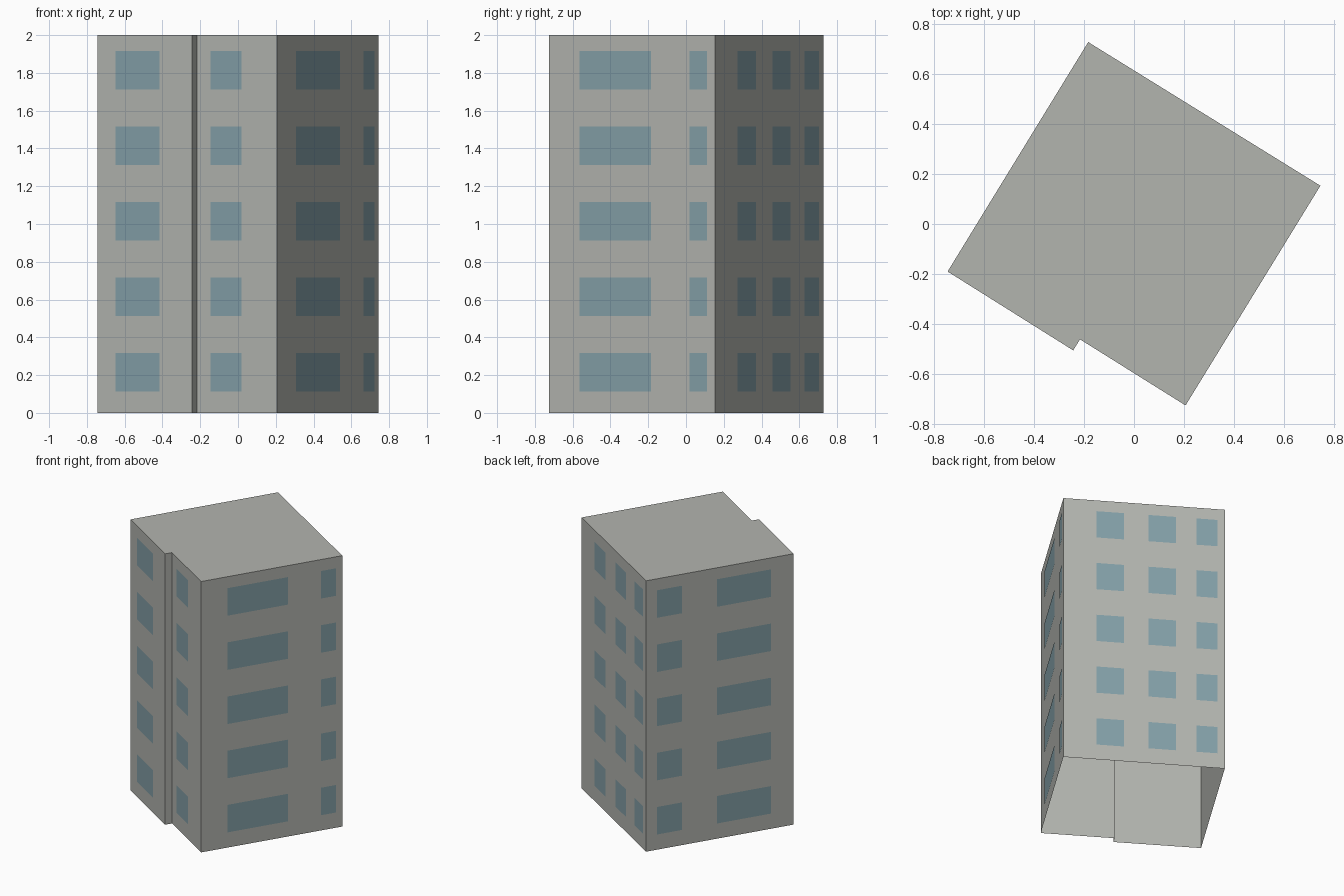
import bpy
import bmesh
from mathutils import Vector

cube = bpy.data.objects.get("Cube")
if cube:
    bpy.data.objects.remove(cube, do_unlink=True)


def make_material(name, color):
    mat = bpy.data.materials.new(name)
    mat.use_nodes = True
    mat.diffuse_color = color
    mat.node_tree.nodes["Principled BSDF"].inputs["Base Color"].default_value = color
    return mat


def make_object(name, bm, mat):
    mesh = bpy.data.meshes.new(name)
    bm.to_mesh(mesh)
    bm.free()
    mesh.materials.append(mat)
    obj = bpy.data.objects.new(name, mesh)
    bpy.context.collection.objects.link(obj)
    return obj


concrete = make_material("grey concrete", (0.45, 0.46, 0.43, 1))
glass = make_material("blue grey glass", (0.23, 0.35, 0.39, 1))

HEIGHT = 2.0
# Footprint, counter-clockwise, with the small step in the front wall
west = Vector((-0.745, -0.19, 0))
step_out = Vector((-0.243, -0.505, 0))
step_in = Vector((-0.216, -0.461, 0))
south = Vector((0.206, -0.725, 0))
east = Vector((0.745, 0.153, 0))
north = Vector((-0.183, 0.727, 0))
footprint = [west, step_out, step_in, south, east, north]

# Shell: walls and roof, open underneath
bm = bmesh.new()
lift = Vector((0, 0, HEIGHT))
low = [bm.verts.new(p) for p in footprint]
high = [bm.verts.new(p + lift) for p in footprint]
for i in range(len(footprint)):
    j = (i + 1) % len(footprint)
    bm.faces.new((low[i], low[j], high[j], high[i]))
bm.faces.new(high)
make_object("walls_and_roof", bm, concrete)


# Windows: thin panes, columns given as fractions along each wall
def add_windows(name, start, end, columns):
    bm = bmesh.new()
    along = end - start
    outward = along.cross(Vector((0, 0, 1))).normalized() * 0.002
    for storey in range(5):
        bottom = 0.113 + 0.4 * storey
        for a, b in columns:
            corners = [(a, bottom), (b, bottom), (b, bottom + 0.203), (a, bottom + 0.203)]
            bm.faces.new([bm.verts.new(start + along * t + outward + Vector((0, 0, z)))
                          for t, z in corners])
    make_object(name, bm, glass)


add_windows("front_left_bay_windows", west, step_out, [(0.195, 0.66)])
add_windows("front_right_bay_windows", step_in, south, [(0.17, 0.56)])
add_windows("east_windows", south, east, [(0.185, 0.615), (0.848, 0.955)])
add_windows("back_windows", east, north, [(0.205, 0.374), (0.527, 0.696), (0.823, 0.955)])
add_windows("west_windows", north, west, [(0.074, 0.243), (0.48, 0.845)])
